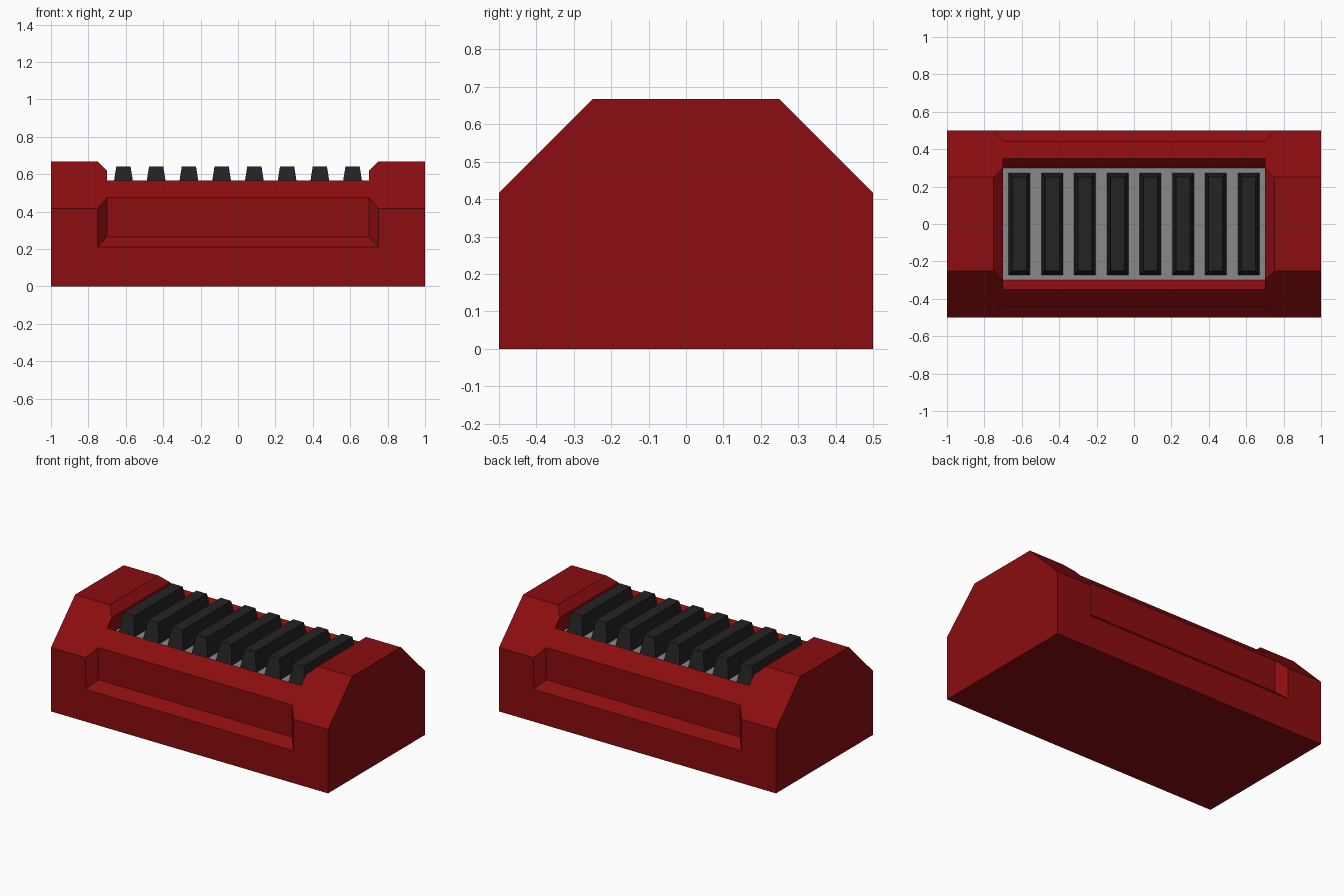
import bpy, bmesh

if "Cube" in bpy.data.objects:
    bpy.data.objects.remove(bpy.data.objects["Cube"])


def material(name, rgb):
    m = bpy.data.materials.new(name)
    m.diffuse_color = (*rgb, 1)
    m.use_nodes = True
    m.node_tree.nodes["Principled BSDF"].inputs["Base Color"].default_value = m.diffuse_color
    return m


def add_loft(name, loop_a, loop_b, mat=None):
    """Solid joining two matching outlines of 3D points."""
    bm = bmesh.new()
    a = [bm.verts.new(p) for p in loop_a]
    b = [bm.verts.new(p) for p in loop_b]
    n = len(a)
    bm.faces.new(a)
    bm.faces.new(b[::-1])
    for i in range(n):
        j = (i + 1) % n
        bm.faces.new((a[j], a[i], b[i], b[j]))
    bmesh.ops.recalc_face_normals(bm, faces=bm.faces)
    me = bpy.data.meshes.new(name)
    bm.to_mesh(me)
    bm.free()
    ob = bpy.data.objects.new(name, me)
    bpy.context.collection.objects.link(ob)
    if mat:
        me.materials.append(mat)
    return ob


def extrude_x(name, yz, hx, mat=None):
    return add_loft(name, [(-hx, y, z) for y, z in yz], [(hx, y, z) for y, z in yz], mat)


def extrude_y(name, xz, hy):
    return add_loft(name, [(x, -hy, z) for x, z in xz], [(x, hy, z) for x, z in xz])


def rect(hx, hy, z, cx=0):
    return [(cx - hx, -hy, z), (cx + hx, -hy, z), (cx + hx, hy, z), (cx - hx, hy, z)]


def cut(target, cutter):
    mod = target.modifiers.new("cut", 'BOOLEAN')
    mod.operation = 'DIFFERENCE'
    mod.solver = 'EXACT'
    mod.object = cutter
    bpy.context.view_layer.objects.active = target
    bpy.ops.object.modifier_apply(modifier=mod.name)
    bpy.data.objects.remove(cutter)


red = material("red", (0.26, 0.004, 0.005))
grey = material("grey", (0.25, 0.25, 0.25))
black = material("black", (0.017, 0.017, 0.018))

# Body with chamfered shoulders
body = extrude_x("body", [(-.5, 0), (.5, 0), (.5, .417), (.25, .667),
                          (-.25, .667), (-.5, .417)], 1, red)

# Saddle cut across the top, with bevelled upper ends
cut(body, extrude_y("saddle_cutter", [(-.7, .567), (.7, .567), (.7, .617), (.85, .767),
                                      (-.85, .767), (-.7, .617)], .7))

# Shallow tray with sloping long sides
cut(body, extrude_x("tray_cutter", [(-.3, .517), (.3, .517), (.4, .617), (-.4, .617)], .7))

# Side pockets with tapered ends and sill, open into the shoulder chamfer
for s in (-1, 1):
    inner = [(-.7, s * .442, .265), (.7, s * .442, .265), (.7, s * .442, .7), (-.7, s * .442, .7)]
    outer = [(-.8, s * .558, .157), (.8, s * .558, .157), (.8, s * .558, .7), (-.8, s * .558, .7)]
    # keep the pocket clear of the tray by stopping just above the chamfer
    inner = [(x, y, min(z, .52)) for x, y, z in inner]
    outer = [(x, y, min(z, .52)) for x, y, z in outer]
    cut(body, add_loft("pocket_cutter", inner, outer))

# Grey floor of the tray
add_loft("tray_floor", rect(.7, .3, .505), rect(.7, .3, .518), grey)

# Row of tapered ribs
for i in range(8):
    cx = (i - 3.5) * .175
    add_loft(f"rib_{i + 1}", rect(.0575, .272, .517, cx), rect(.038, .25, .642, cx), black)
